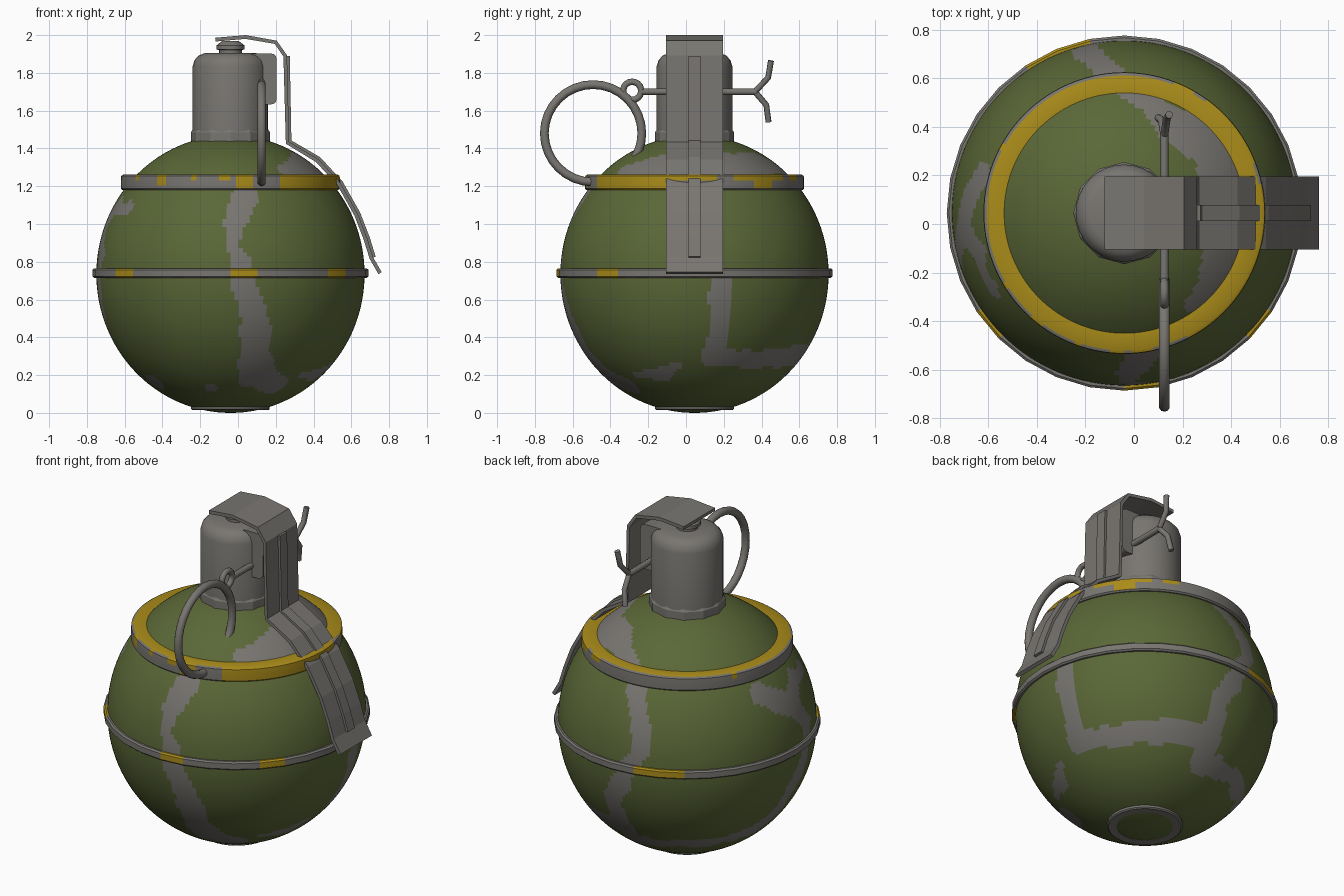
import bpy, bmesh
from math import sin, cos, pi, radians, degrees, atan2, sqrt
from mathutils import Vector, noise

old = bpy.data.objects.get("Cube")
if old:
    bpy.data.objects.remove(old, do_unlink=True)

AXIS = Vector((-0.04, 0.045, 0))   # vertical axis of the body
RAD, HALF = 0.71, 0.735            # body radius and half height


def material(name, color):
    m = bpy.data.materials.new(name)
    m.use_nodes = True
    m.diffuse_color = (*color, 1)
    m.node_tree.nodes["Principled BSDF"].inputs["Base Color"].default_value = (*color, 1)
    return m


OLIVE = material("olive paint", (0.102, 0.136, 0.038))
STEEL = material("bare steel", (0.19, 0.18, 0.165))
YELLOW = material("yellow paint", (0.40, 0.26, 0.01))


def smooth(ob, angle=35):
    bpy.ops.object.select_all(action='DESELECT')
    ob.select_set(True)
    bpy.context.view_layer.objects.active = ob
    bpy.ops.object.shade_smooth_by_angle(angle=radians(angle))


def finish(bm, name, mats, loc=(0, 0, 0), angle=35):
    bmesh.ops.recalc_face_normals(bm, faces=bm.faces[:])
    me = bpy.data.meshes.new(name)
    bm.to_mesh(me)
    bm.free()
    ob = bpy.data.objects.new(name, me)
    bpy.context.collection.objects.link(ob)
    ob.location = loc
    for m in mats:
        me.materials.append(m)
    if angle:
        smooth(ob, angle)
    return ob


def lathe(name, profile, segs, mats, closed=False, rule=None, angle=35):
    """Turn a (radius, z) profile about the body axis; rule(centre, normal) picks a material."""
    bm = bmesh.new()
    rows = [[bm.verts.new((r * cos(2 * pi * i / segs), r * sin(2 * pi * i / segs), z))
             for i in range(segs)] for r, z in profile]
    pairs = list(zip(rows, rows[1:]))
    if closed:
        pairs.append((rows[-1], rows[0]))
    for a, b in pairs:
        for i in range(segs):
            j = (i + 1) % segs
            bm.faces.new((a[i], a[j], b[j], b[i]))
    if not closed:
        bm.faces.new(rows[0])
        bm.faces.new(rows[-1])
    bmesh.ops.recalc_face_normals(bm, faces=bm.faces[:])
    bm.normal_update()
    if rule:
        for f in bm.faces:
            f.material_index = rule(f.calc_center_median(), f.normal)
    return finish(bm, name, mats, AXIS, angle)


def on_body(az, z):
    r = RAD * sqrt(max(0, 1 - ((z - HALF) / HALF) ** 2))
    return Vector((r * cos(radians(az)), r * sin(radians(az)), z))


# Worn streaks on the body: (azimuth, height, half width)
STREAKS = [
    [(-82, 1.17, .07), (-89, 1.0, .06), (-89, .87, .04), (-84, .8, .05), (-85, .7, .06),
     (-78, .5, .07), (-78, .38, .08), (-74, .2, .1), (-54, .14, .06)],
    [(-38, .2, .03), (-20, .2, .05), (-8, .25, .03)],
    [(11, .72, .06), (11, .42, .05), (10, .3, .06), (33, .28, .06), (61, .3, .06), (85, .3, .07)],
    [(97, 1.17, .07), (102, 1.0, .05), (103, .83, .05), (96, .7, .05), (88, .5, .06),
     (88, .2, .07)],
    [(165, 1.12, .05), (182, 1.0, .07), (195, 1.1, .05), (211, 1.08, .04)],
    [(182, 1.0, .06), (195, .85, .04), (189, .6, .05), (180, .38, .06), (165, .25, .06),
     (115, .22, .06), (90, .2, .06)],
    [(86, 1.25, .05), (71, 1.32, .07), (37, 1.32, .11), (0, 1.33, .1), (-34, 1.31, .09),
     (-52, 1.28, .06)],
    [(203, .17, .05), (208, .17, .05)], [(-107, .13, .03), (-104, .13, .03)],
]
SPOTS = []
for path in STREAKS:
    for a, b in zip(path, path[1:]):
        for k in range(13):
            az, z, w = (p + (q - p) * k / 12 for p, q in zip(a, b))
            SPOTS.append((on_body(az, z), w))


def body_paint(c, n):
    wobble = noise.noise(c * 8) * 0.035
    return int(any((c - p).length < w + wobble for p, w in SPOTS))


arc = [pi * k / 100 for k in range(1, 100)]
lathe("body", [(RAD * sin(t), HALF - HALF * cos(t)) for t in arc], 200,
      [OLIVE, STEEL], rule=body_paint, angle=60)


# Bands with paint patches chosen by azimuth: (from, to, lowest height)
def in_patch(c, patches):
    az = degrees(atan2(c.y, c.x))
    return any(lo < az < hi and c.z > z for lo, hi, z in patches)


UPPER = [(-62, -12, 0), (-86, -77, 1.19), (-95, -91, 1.22), (-131, -125, 1.2),
         (-111, -108, 1.22), (-150, -147, 1.22), (22, 32, 1.22), (32, 44, 1.19),
         (44, 54, 1.22), (60, 70, 1.22), (-12, 12, 1.24), (150, 154, 1.23)]
MIDDLE = [(-150, -139, 0), (-90, -79, 0), (-40, -33, 0), (101, 124, .74)]


def upper_paint(c, n):
    radius = Vector((c.x, c.y)).length
    return int((n.z > 0.9 and radius < 0.57) or (radius > 0.57 and in_patch(c, UPPER)))


lathe("upper_band", [(.494, 1.2), (.494, 1.262), (.566, 1.262), (.578, 1.255), (.58, 1.23),
                     (.58, 1.205), (.58, 1.188), (.572, 1.18), (.5, 1.18)],
      120, [STEEL, YELLOW], True, upper_paint)
lathe("middle_band", [(.68, .715), (.722, .715), (.731, .723), (.731, .757), (.722, .765),
                      (.68, .765)],
      32, [STEEL, YELLOW], True, lambda c, n: int(in_patch(c, MIDDLE)), 20)
lathe("base_ring", [(.16, .04), (.155, .016), (.2, .014), (.208, .02), (.208, .036)],
      32, [STEEL], True)

# Fuse housing
lathe("neck_collar", [(.21, 1.4), (.21, 1.485), (.2, 1.5)], 12, [STEEL], angle=10)
lathe("neck", [(.2, 1.44), (.2, 1.835), (.19, 1.868), (.168, 1.892), (.135, 1.905)],
      32, [STEEL])
lathe("striker_knob", [(.06, 1.89), (.06, 1.92), (.075, 1.925), (.075, 1.945), (.045, 1.968)],
      20, [STEEL])

bm = bmesh.new()
bmesh.ops.create_cube(bm, size=1)
bmesh.ops.scale(bm, vec=(.15, .2, .27), verts=bm.verts[:])
bmesh.ops.bevel(bm, geom=[e for e in bm.edges if abs(e.verts[0].co.y - e.verts[1].co.y) > .1],
                offset=.03, segments=3, affect='EDGES', profile=.5)
finish(bm, "hinge_block", [STEEL], (.13, AXIS.y, 1.768))


# Safety lever: a bent strip with a raised rib
def ribbon(name, path, width, low, high):
    pts = [Vector((x, 0, z)) for x, z in path]
    bm = bmesh.new()
    rows = []
    for i, p in enumerate(pts):
        before = (p - pts[i - 1]).normalized() if i else None
        after = (pts[i + 1] - p).normalized() if i + 1 < len(pts) else None
        d = ((before or after) + (after or before)).normalized()
        out = Vector((-d.z, 0, d.x))
        side = Vector((0, width / 2, 0))
        rows.append([bm.verts.new(p + out * h + side * s)
                     for h, s in ((low, -1), (low, 1), (high, 1), (high, -1))])
    for a, b in zip(rows, rows[1:]):
        for i in range(4):
            j = (i + 1) % 4
            bm.faces.new((a[i], a[j], b[j], b[i]))
    bm.faces.new(rows[0])
    bm.faces.new(rows[-1])
    return finish(bm, name, [STEEL], (0, AXIS.y, 0), 0)


BEND = [(.25, 1.89), (.262, 1.43), (.42, 1.335), (.535, 1.21), (.625, 1.05), (.675, .92),
        (.706, .82)]
ribbon("safety_lever", [(-.12, 1.976), (.04, 1.99), (.2, 1.962)] + BEND + [(.752, .74)],
       .3, -.01, .01)
ribbon("lever_rib", BEND, .066, .005, .024)

# Pull ring, pin eye, pin and split ends
PIN_X = 0.125


def ring(name, y, z, major, minor, segs):
    bpy.ops.mesh.primitive_torus_add(location=(PIN_X, y, z), rotation=(0, pi / 2, 0),
                                     major_radius=major, minor_radius=minor,
                                     major_segments=segs, minor_segments=10)
    ob = bpy.context.object
    ob.name = name
    ob.data.materials.append(STEEL)
    smooth(ob, 50)


def wire(name, points, radius):
    cu = bpy.data.curves.new(name, 'CURVE')
    cu.dimensions = '3D'
    cu.bevel_depth = radius
    cu.bevel_resolution = 2
    cu.use_fill_caps = True
    sp = cu.splines.new('POLY')
    sp.points.add(len(points) - 1)
    for p, co in zip(sp.points, points):
        p.co = (*co, 1)
    cu.materials.append(STEEL)
    ob = bpy.data.objects.new(name, cu)
    bpy.context.collection.objects.link(ob)


ring("pull_ring", -.492, 1.48, .258, .023, 32)
ring("pin_eye", -.285, 1.705, .048, .017, 18)
wire("pin", [(PIN_X, -.24, 1.7), (PIN_X, .375, 1.7)], .018)
wire("pin_end_upper", [(PIN_X, .365, 1.7), (PIN_X + .01, .435, 1.775),
                       (PIN_X + .02, .45, 1.865)], .016)
wire("pin_end_lower", [(PIN_X, .365, 1.7), (PIN_X - .01, .425, 1.63),
                       (PIN_X - .025, .437, 1.54)], .016)
